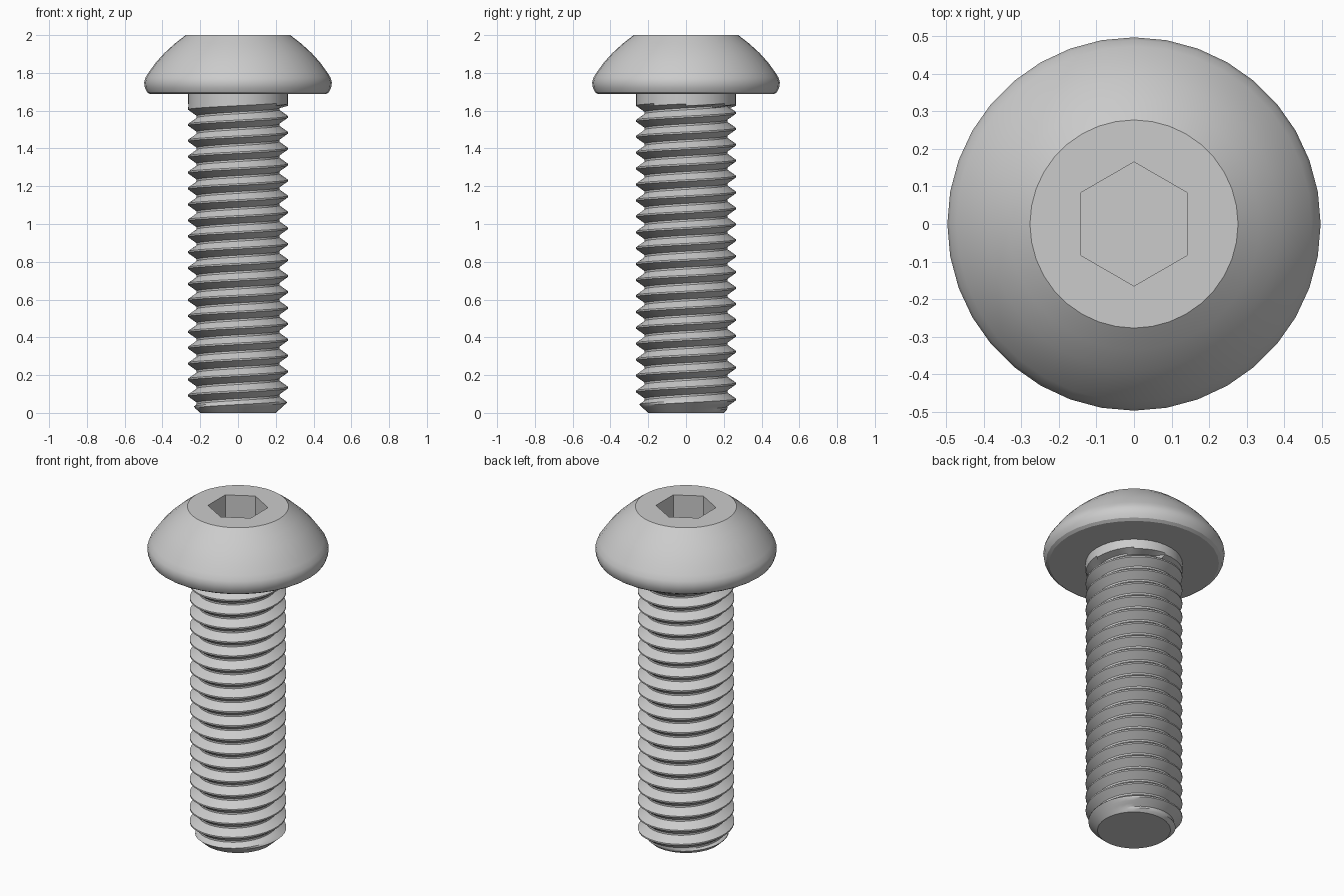
import bpy, bmesh, math

cube = bpy.data.objects.get("Cube")
if cube:
    bpy.data.objects.remove(cube, do_unlink=True)

SEG = 36
steel = bpy.data.materials.new("light_grey_steel")
steel.use_nodes = True
COLOUR = (0.6, 0.6, 0.6, 1)
steel.diffuse_color = COLOUR
steel.node_tree.nodes["Principled BSDF"].inputs["Base Color"].default_value = COLOUR


def ring(bm, radius, z, count=SEG, turn=0.0):
    angles = [turn + 2 * math.pi * k / count for k in range(count)]
    return [bm.verts.new((radius * math.cos(a), radius * math.sin(a), z)) for a in angles]


def skin(bm, low, high):
    n = len(low)
    for k in range(n):
        bm.faces.new((low[k], low[(k + 1) % n], high[(k + 1) % n], high[k]))


def finish(bm, name):
    bmesh.ops.remove_doubles(bm, verts=bm.verts[:], dist=0.0002)
    bmesh.ops.recalc_face_normals(bm, faces=bm.faces[:])
    mesh = bpy.data.meshes.new(name)
    bm.to_mesh(mesh)
    bm.free()
    mesh.materials.append(steel)
    obj = bpy.data.objects.new(name, mesh)
    bpy.context.collection.objects.link(obj)
    bpy.ops.object.select_all(action='DESELECT')
    obj.select_set(True)
    bpy.context.view_layer.objects.active = obj
    bpy.ops.object.shade_smooth_by_angle(angle=math.radians(30))
    return obj


# Domed head with a hexagonal socket
HEAD_BASE = 1.687
profile = [(0.465, HEAD_BASE), (0.482, 1.698), (0.493, 1.72), (0.497, 1.75),
           (0.49, 1.775), (0.473, 1.802), (0.435, 1.855), (0.39, 1.905),
           (0.335, 1.955), (0.277, 2.0)]
bm = bmesh.new()
rings = [ring(bm, r, z) for r, z in profile]
for low, high in zip(rings, rings[1:]):
    skin(bm, low, high)
bm.faces.new(rings[0][::-1])

floor = ring(bm, 0.165, 1.83, 6, math.pi / 6)
mouth = ring(bm, 0.165, 2.0, 6, math.pi / 6)
skin(bm, floor, mouth)
bm.faces.new(floor)
# Flat top between the rim and the socket, fanned sector by sector
step = SEG // 6
for s in range(6):
    corner, following = mouth[s], mouth[(s + 1) % 6]
    for k in range(step):
        i = s * step + k
        bm.faces.new((rings[-1][i], rings[-1][(i + 1) % SEG], corner))
    bm.faces.new((rings[-1][(s + 1) * step % SEG], following, corner))
finish(bm, "head")

# Shank: one continuous helical thread, chamfered tip and plain neck
PITCH, CREST, ROOT = 0.0843, 0.265, 0.219
TIP, NECK, START = 0.2, 1.625, 0.05
tooth = [(0.05, 0), (0.18, 0.33), (0.31, 0.67), (0.44, 1),
         (0.56, 1), (0.69, 0.67), (0.82, 0.33), (0.95, 0)]


def thread_point(turn, u, depth, angle):
    z = START + PITCH * (turn + u + angle / (2 * math.pi))
    r = CREST - depth * (CREST - ROOT)
    if z > NECK:
        r = CREST
    z = min(max(z, 0), HEAD_BASE)
    r = min(r, TIP + 1.1 * z)
    return (r * math.cos(angle), r * math.sin(angle), z)


bm = bmesh.new()
columns = []
for k in range(SEG + 1):
    a = 2 * math.pi * k / SEG
    columns.append([bm.verts.new(thread_point(t, u, d, a))
                    for t in range(-3, 22) for u, d in tooth])
for left, right in zip(columns, columns[1:]):
    for j in range(len(left) - 1):
        corners = (left[j], right[j], right[j + 1], left[j + 1])
        # Skip the collapsed rows beyond either end
        if max(v.co.z for v in corners) > 0 and min(v.co.z for v in corners) < HEAD_BASE:
            bm.faces.new(corners)
bm.faces.new(ring(bm, TIP, 0)[::-1])
for v in [v for v in bm.verts if not v.link_faces]:
    bm.verts.remove(v)
finish(bm, "threaded_shank")
